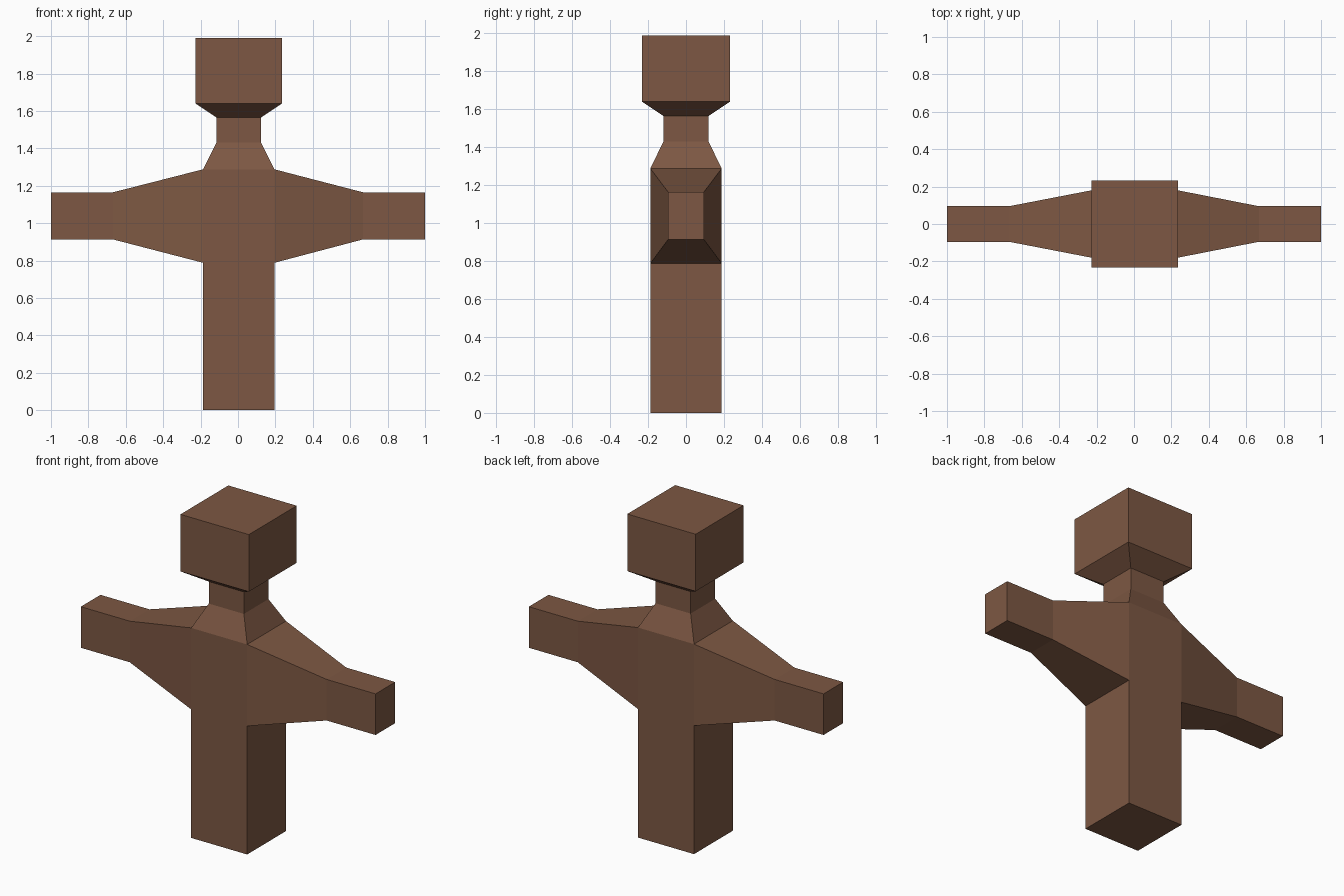
import bpy
import bmesh
from mathutils import Vector

if "Cube" in bpy.data.objects:
    bpy.data.objects.remove(bpy.data.objects["Cube"])

CX = 0.004  # the trunk axis sits slightly right of the arm span centre

brown = bpy.data.materials.new("brown wood")
brown.diffuse_color = (0.205, 0.097, 0.056, 1.0)
brown.use_nodes = True
brown.node_tree.nodes["Principled BSDF"].inputs["Base Color"].default_value = brown.diffuse_color


def extrude_to(bm, face, center, size):
    """Extrude a face, then fit its corners to a box cross-section."""
    old_mid = face.calc_center_median()
    new = bmesh.ops.extrude_discrete_faces(bm, faces=[face])["faces"][0]
    for v in new.verts:
        side = v.co - old_mid
        v.co = Vector([c + (s / 2 if d > 0 else -s / 2) if s else c
                       for c, s, d in zip(center, size, side)])
    return new


def facing(bm, direction):
    return max(bm.faces, key=lambda f: f.calc_center_median().dot(direction)
               if f.normal.dot(direction) > 0.9 else -9)


bm = bmesh.new()

# chest block, from which every limb is extruded
bmesh.ops.create_cube(bm, size=1)
for v in bm.verts:
    v.co = Vector((CX + v.co.x * 0.38, v.co.y * 0.376, 1.038 + v.co.z * 0.50))
bm.normal_update()
top, bottom = facing(bm, Vector((0, 0, 1))), facing(bm, Vector((0, 0, -1)))
arms = [(s, facing(bm, Vector((s, 0, 0)))) for s in (-1, 1)]

# trunk
extrude_to(bm, bottom, (CX, 0, 0), (0.38, 0.376, 0))

# arms: tapered shoulder, then straight forearm
for s, face in arms:
    for x in (0.668, 1.0):
        face = extrude_to(bm, face, (s * x, 0, 1.039), (0, 0.19, 0.252))

# shoulders, neck, jaw, head
for z, w in ((1.43, 0.238), (1.565, 0.238), (1.64, 0.464), (1.99, 0.464)):
    top = extrude_to(bm, top, (CX, 0, z), (w, w, 0))

bmesh.ops.recalc_face_normals(bm, faces=bm.faces)
mesh = bpy.data.meshes.new("figure")
bm.to_mesh(mesh)
bm.free()
mesh.materials.append(brown)
figure = bpy.data.objects.new("figure", mesh)
bpy.context.collection.objects.link(figure)
